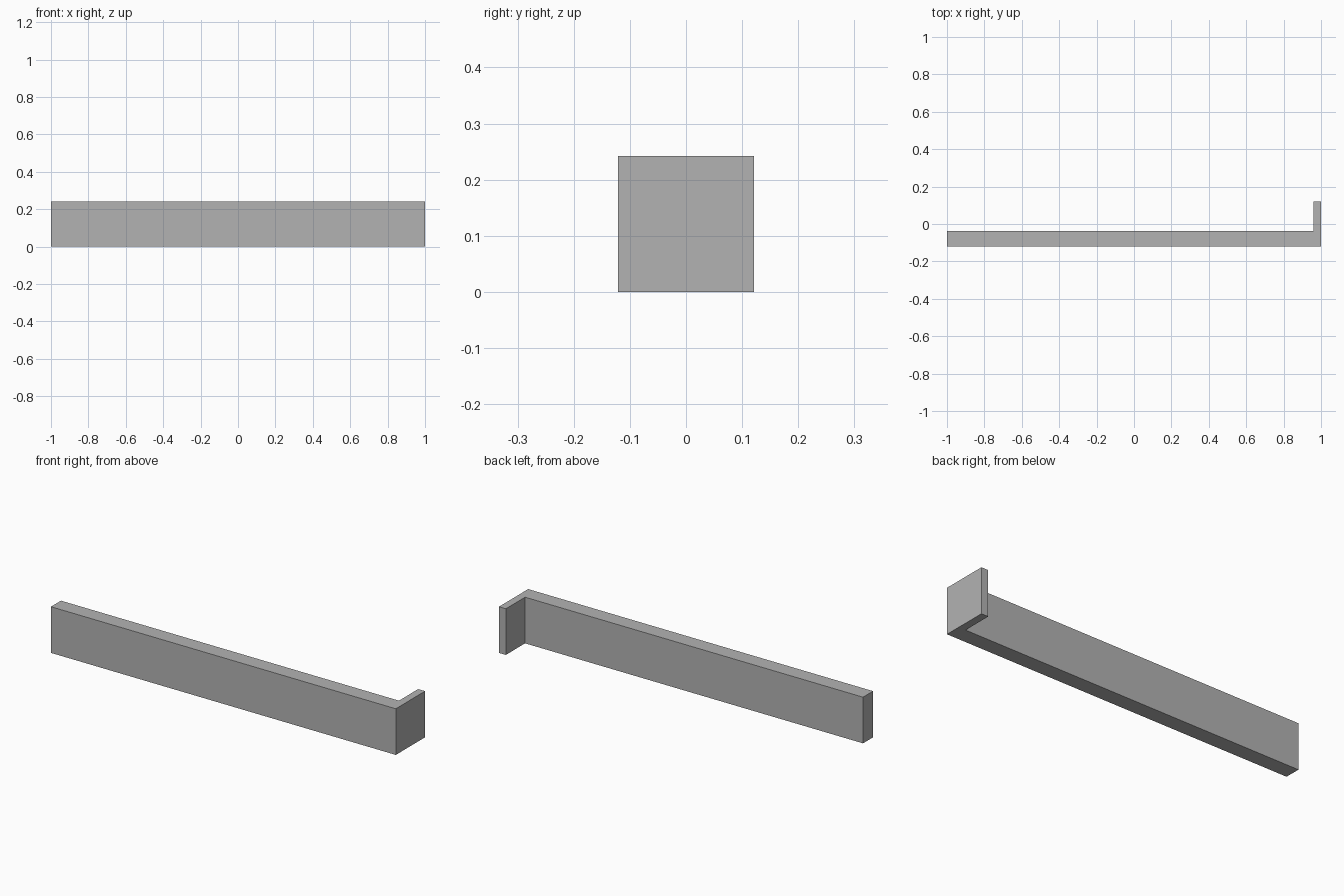
import bpy
import bmesh

default_cube = bpy.data.objects.get("Cube")
if default_cube:
    bpy.data.objects.remove(default_cube, do_unlink=True)

# Plain grey material
grey = bpy.data.materials.new("plain_grey")
grey.use_nodes = True
colour = (0.45, 0.45, 0.45, 1)
grey.diffuse_color = colour
grey.node_tree.nodes["Principled BSDF"].inputs["Base Color"].default_value = colour

# L-shaped plan: long bar along the front, thin return at the left end
half_depth = 0.121
height = 0.242
bar_back = -0.038
return_inner = 0.96
plan = [(-1, -half_depth), (1, -half_depth), (1, half_depth),
        (return_inner, half_depth), (return_inner, bar_back), (-1, bar_back)]

# Extrude the plan upwards
bm = bmesh.new()
base = bm.faces.new([bm.verts.new((x, y, 0)) for x, y in plan])
extruded = bmesh.ops.extrude_face_region(bm, geom=[base], use_keep_orig=True)
top_verts = [g for g in extruded["geom"] if isinstance(g, bmesh.types.BMVert)]
bmesh.ops.translate(bm, verts=top_verts, vec=(0, 0, height))
bmesh.ops.recalc_face_normals(bm, faces=bm.faces)

mesh = bpy.data.meshes.new("corner_bar")
bm.to_mesh(mesh)
bm.free()
mesh.materials.append(grey)
corner_bar = bpy.data.objects.new("corner_bar", mesh)
bpy.context.collection.objects.link(corner_bar)
